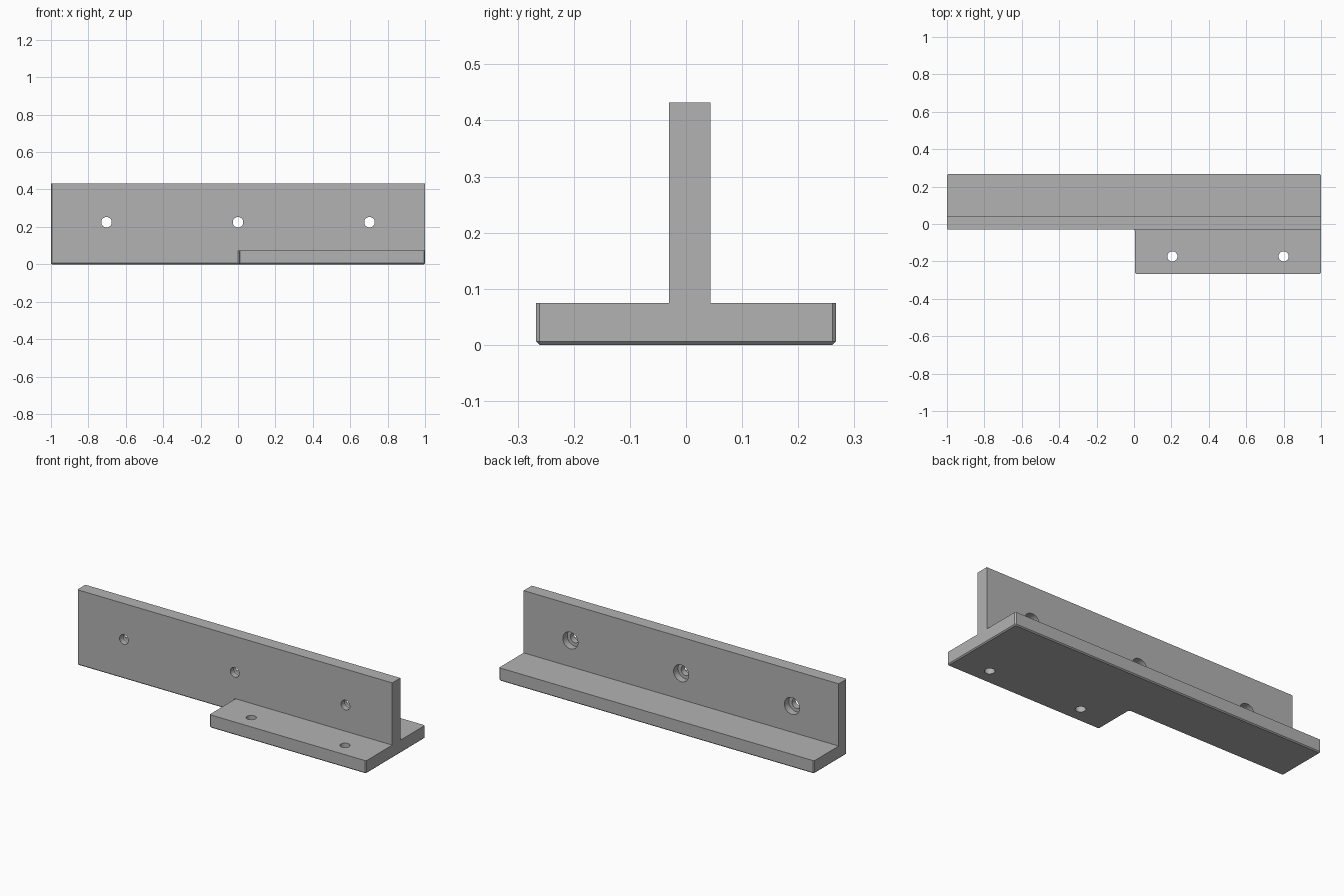
import bpy, bmesh
from math import radians
from mathutils import Matrix

old = bpy.data.objects.get("Cube")
if old:
    bpy.data.objects.remove(old, do_unlink=True)

BASE_TOP, TOP = 0.075, 0.432
WALL_FRONT, WALL_BACK, HALF_DEPTH = -0.03, 0.044, 0.267
CHAMFER = 0.006

grey = bpy.data.materials.new("plain_grey")
grey.use_nodes = True
grey.diffuse_color = (0.45, 0.45, 0.45, 1)
grey.node_tree.nodes["Principled BSDF"].inputs["Base Color"].default_value = (0.45, 0.45, 0.45, 1)


def make_object(name, bm):
    bmesh.ops.recalc_face_normals(bm, faces=bm.faces)
    mesh = bpy.data.meshes.new(name)
    bm.to_mesh(mesh)
    bm.free()
    mesh.materials.append(grey)
    obj = bpy.data.objects.new(name, mesh)
    bpy.context.scene.collection.objects.link(obj)
    return obj


def cut(target, cutter):
    cutter.hide_render = True
    mod = target.modifiers.new(cutter.name, "BOOLEAN")
    mod.operation = "DIFFERENCE"
    mod.solver = "EXACT"
    mod.object = cutter
    bpy.context.view_layer.objects.active = target
    bpy.ops.object.modifier_apply(modifier=mod.name)
    bpy.data.objects.remove(cutter, do_unlink=True)


def box_cutter(name, y0, y1):
    bm = bmesh.new()
    bmesh.ops.create_cube(bm, size=1)
    bmesh.ops.scale(bm, vec=(3, y1 - y0, 1), verts=bm.verts)
    bmesh.ops.translate(bm, vec=(0, (y0 + y1) / 2, BASE_TOP + 0.5), verts=bm.verts)
    return make_object(name, bm)


def hole_cutter(name, radius, depth, centre, along_y=False):
    bm = bmesh.new()
    turn = Matrix.Rotation(radians(90), 4, "X") if along_y else Matrix()
    bmesh.ops.create_cone(bm, cap_ends=True, segments=32, radius1=radius, radius2=radius,
                          depth=depth, matrix=Matrix.Translation(centre) @ turn)
    return make_object(name, bm)


# Stepped footprint raised to full height, with chamfered corners and bottom rim
footprint = [(-1, WALL_FRONT), (0.006, WALL_FRONT), (0.006, -HALF_DEPTH),
             (1, -HALF_DEPTH), (1, HALF_DEPTH), (-1, HALF_DEPTH)]
bm = bmesh.new()
bottom = bm.faces.new([bm.verts.new((x, y, 0)) for x, y in footprint])
raised = bmesh.ops.extrude_face_region(bm, geom=[bottom], use_keep_orig=True)
bmesh.ops.translate(bm, vec=(0, 0, TOP),
                    verts=[g for g in raised["geom"] if isinstance(g, bmesh.types.BMVert)])
bmesh.ops.recalc_face_normals(bm, faces=bm.faces)
upright = [e for e in bm.edges if abs(e.verts[0].co.z - e.verts[1].co.z) > 0.1]
bmesh.ops.bevel(bm, geom=upright, offset=CHAMFER, segments=1, affect="EDGES")
rim = [e for e in bm.edges if all(v.co.z < 0.001 for v in e.verts)]
bmesh.ops.bevel(bm, geom=rim, offset=CHAMFER, segments=1, affect="EDGES")
bracket = make_object("tee_bracket", bm)

# Clear the space above the flanges to leave the upright wall
cut(bracket, box_cutter("front_clearance", -1, WALL_FRONT))
cut(bracket, box_cutter("back_clearance", WALL_BACK, 1))

# Wall holes, counterbored from the back
for x in (-0.703, 0, 0.703):
    cut(bracket, hole_cutter("wall_hole", 0.028, 0.4, (x, 0, 0.225), True))
    cut(bracket, hole_cutter("wall_counterbore", 0.048, 0.08, (x, WALL_BACK, 0.225), True))

# Plain holes through the front flange
for x in (0.205, 0.8):
    cut(bracket, hole_cutter("flange_hole", 0.027, 0.3, (x, -0.173, 0.03)))

# Smooth hole walls, keep the edges crisp
bpy.ops.object.select_all(action="DESELECT")
bracket.select_set(True)
bpy.context.view_layer.objects.active = bracket
bpy.ops.object.shade_smooth_by_angle(angle=radians(30))
